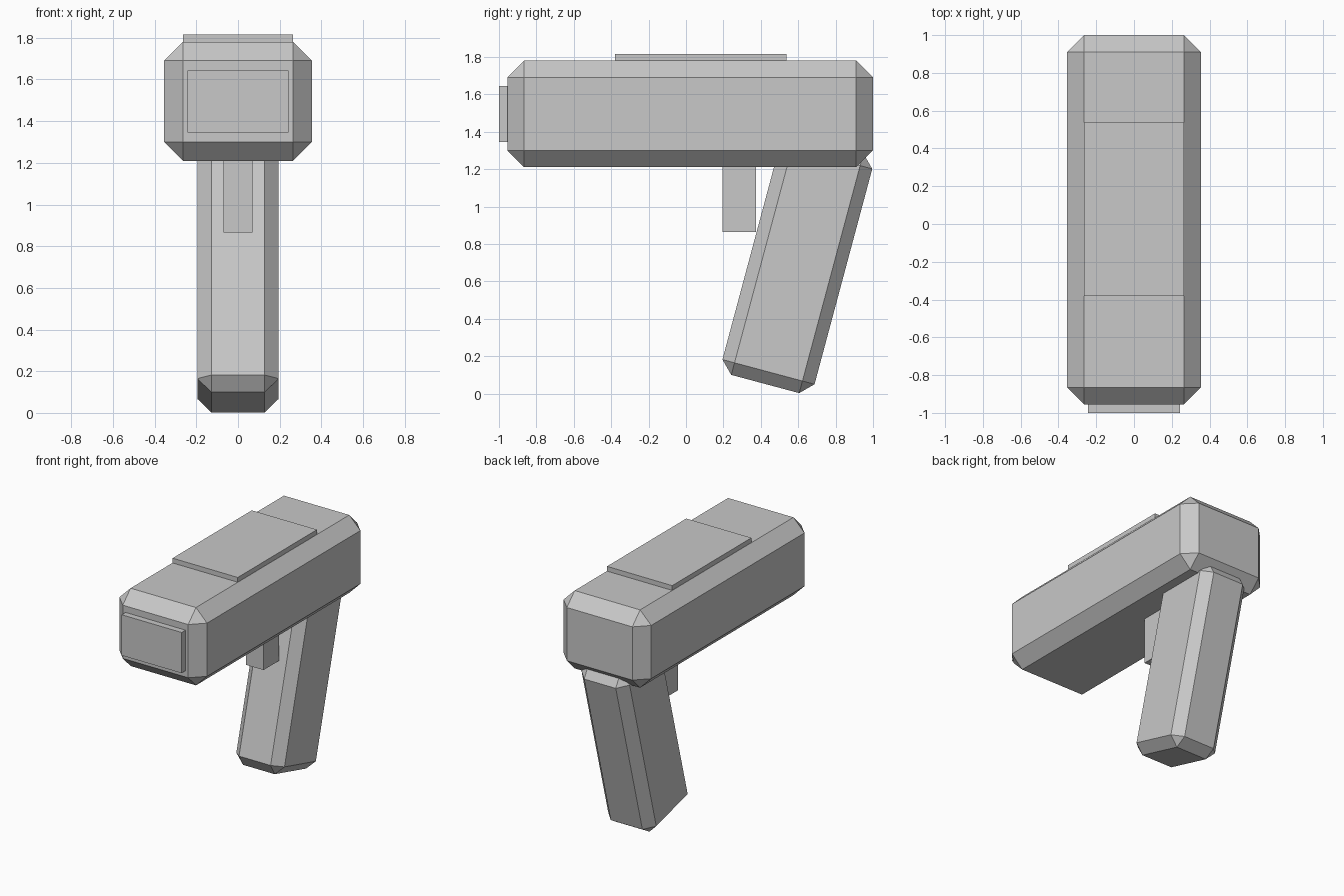
import bpy
import math
from mathutils import Matrix

if "Cube" in bpy.data.objects:
    bpy.data.objects.remove(bpy.data.objects["Cube"])

grey = bpy.data.materials.new("light_grey")
grey.diffuse_color = (0.58, 0.58, 0.58, 1.0)
grey.use_nodes = True
grey.node_tree.nodes["Principled BSDF"].inputs["Base Color"].default_value = grey.diffuse_color


def box(name, low, high, bevel=0.0, tilt=0.0):
    """Box between two corners, with flat chamfers, tilted about the x axis."""
    size = [h - l for l, h in zip(low, high)]
    centre = [(h + l) / 2 for l, h in zip(low, high)]
    bpy.ops.mesh.primitive_cube_add(size=1)
    obj = bpy.context.object
    obj.name = name
    obj.data.transform(Matrix.Rotation(tilt, 4, 'X')
                       @ Matrix.Translation(centre)
                       @ Matrix.Diagonal((*size, 1)))
    obj.data.materials.append(grey)
    if bevel:
        mod = obj.modifiers.new("chamfer", 'BEVEL')
        mod.width = bevel
        mod.segments = 1
        mod.limit_method = 'NONE'
    return obj


# Main housing with chamfered edges
box("housing", (-0.355, -0.955, 1.21), (0.355, 1.0, 1.78), bevel=0.09)

# Raised plate on top of the housing
box("top_plate", (-0.264, -0.38, 1.75), (0.264, 0.537, 1.815))

# Front window plate
box("front_plate", (-0.243, -1.0, 1.345), (0.243, -0.93, 1.643))

# Trigger below the housing
box("trigger", (-0.07, 0.195, 0.865), (0.07, 0.375, 1.24))

# Handle, leaning backwards towards its top
box("handle", (-0.195, 0.141, 0.159), (0.195, 0.651, 1.485),
    bevel=0.067, tilt=math.radians(-15))
